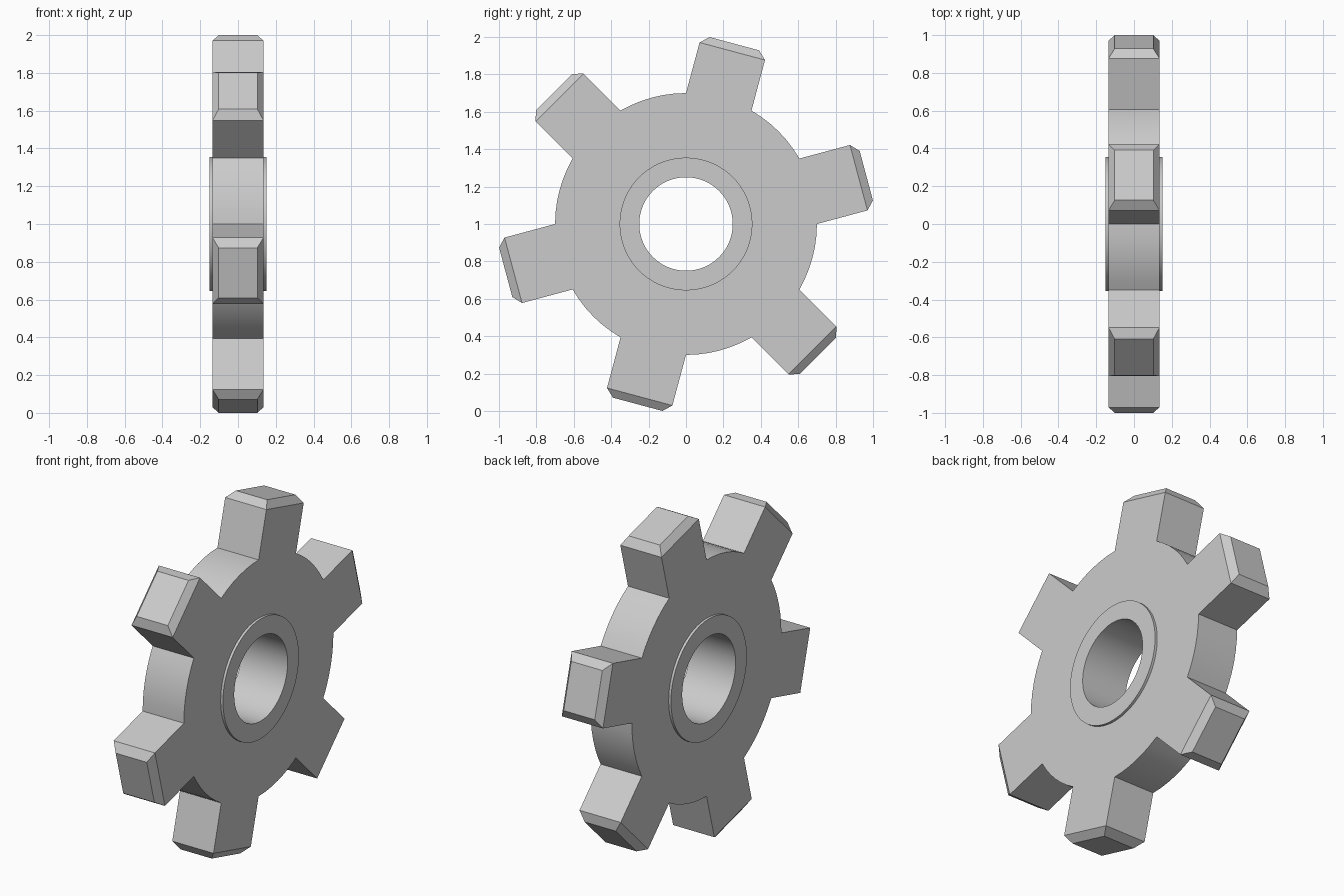
import bpy, bmesh
from math import sin, cos, radians

if "Cube" in bpy.data.objects:
    bpy.data.objects.remove(bpy.data.objects["Cube"])

TEETH, STEP = 6, 5            # tooth count, angular step in degrees
BORE, HUB, ROOT = 0.25, 0.355, 0.70
FACE_X, HUB_X = 0.135, 0.15   # half thickness of the body and of the hub
SHOULDER, TIP = 0.956, 0.998  # tooth radii before and after the chamfer
HALF_W, TIP_W, TIP_X = 0.181, 0.137, 0.102

bm = bmesh.new()


def polar(x, r, deg):
    a = radians(deg)
    return (x, r * cos(a), 1 + r * sin(a))


def tooth_point(x, r, side, deg):
    a = radians(deg)
    return (x, r * cos(a) - side * sin(a), 1 + r * sin(a) + side * cos(a))


def face(*points):
    return bm.faces.new([bm.verts.new(p) for p in points])


def strip(x0, r0, x1, r1, a):
    face(polar(x0, r0, a), polar(x1, r1, a),
         polar(x1, r1, a + STEP), polar(x0, r0, a + STEP))


# Bore and raised hub collar on both sides
for a in range(0, 360, STEP):
    strip(-HUB_X, BORE, HUB_X, BORE, a)
    for s in (-1, 1):
        strip(s * HUB_X, BORE, s * HUB_X, HUB, a)
        strip(s * HUB_X, HUB, s * FACE_X, HUB, a)

for k in range(TEETH):
    base = k * 360 // TEETH
    mid = base + 15

    # Rounded gap between teeth
    for a in range(base + 30, base + 60, STEP):
        strip(-FACE_X, ROOT, FACE_X, ROOT, a)
        for s in (-1, 1):
            strip(s * FACE_X, HUB, s * FACE_X, ROOT, a)

    # Body sector beneath the tooth and tooth side faces
    for s in (-1, 1):
        x = s * FACE_X
        inner = [polar(x, HUB, a) for a in range(base, base + 31, STEP)]
        face(*inner, polar(x, ROOT, base + 30), polar(x, ROOT, base))
        face(polar(x, ROOT, base), polar(x, ROOT, base + 30),
             tooth_point(x, SHOULDER, HALF_W, mid),
             tooth_point(x, SHOULDER, -HALF_W, mid))

    # Tooth flanks
    for side, edge in ((-HALF_W, base), (HALF_W, base + 30)):
        face(polar(-FACE_X, ROOT, edge), polar(FACE_X, ROOT, edge),
             tooth_point(FACE_X, SHOULDER, side, mid),
             tooth_point(-FACE_X, SHOULDER, side, mid))

    # Chamfered tip
    corners = ((-1, -1), (1, -1), (1, 1), (-1, 1))
    low = [tooth_point(i * FACE_X, SHOULDER, j * HALF_W, mid) for i, j in corners]
    top = [tooth_point(i * TIP_X, TIP, j * TIP_W, mid) for i, j in corners]
    face(*top)
    for i in range(4):
        n = (i + 1) % 4
        face(low[i], low[n], top[n], top[i])

bmesh.ops.remove_doubles(bm, verts=bm.verts, dist=0.0005)
bmesh.ops.recalc_face_normals(bm, faces=bm.faces)
mesh = bpy.data.meshes.new("gear_wheel")
bm.to_mesh(mesh)
bm.free()
gear = bpy.data.objects.new("gear_wheel", mesh)
bpy.context.collection.objects.link(gear)
bpy.context.view_layer.objects.active = gear
gear.select_set(True)
bpy.ops.object.shade_smooth_by_angle(angle=radians(25))
